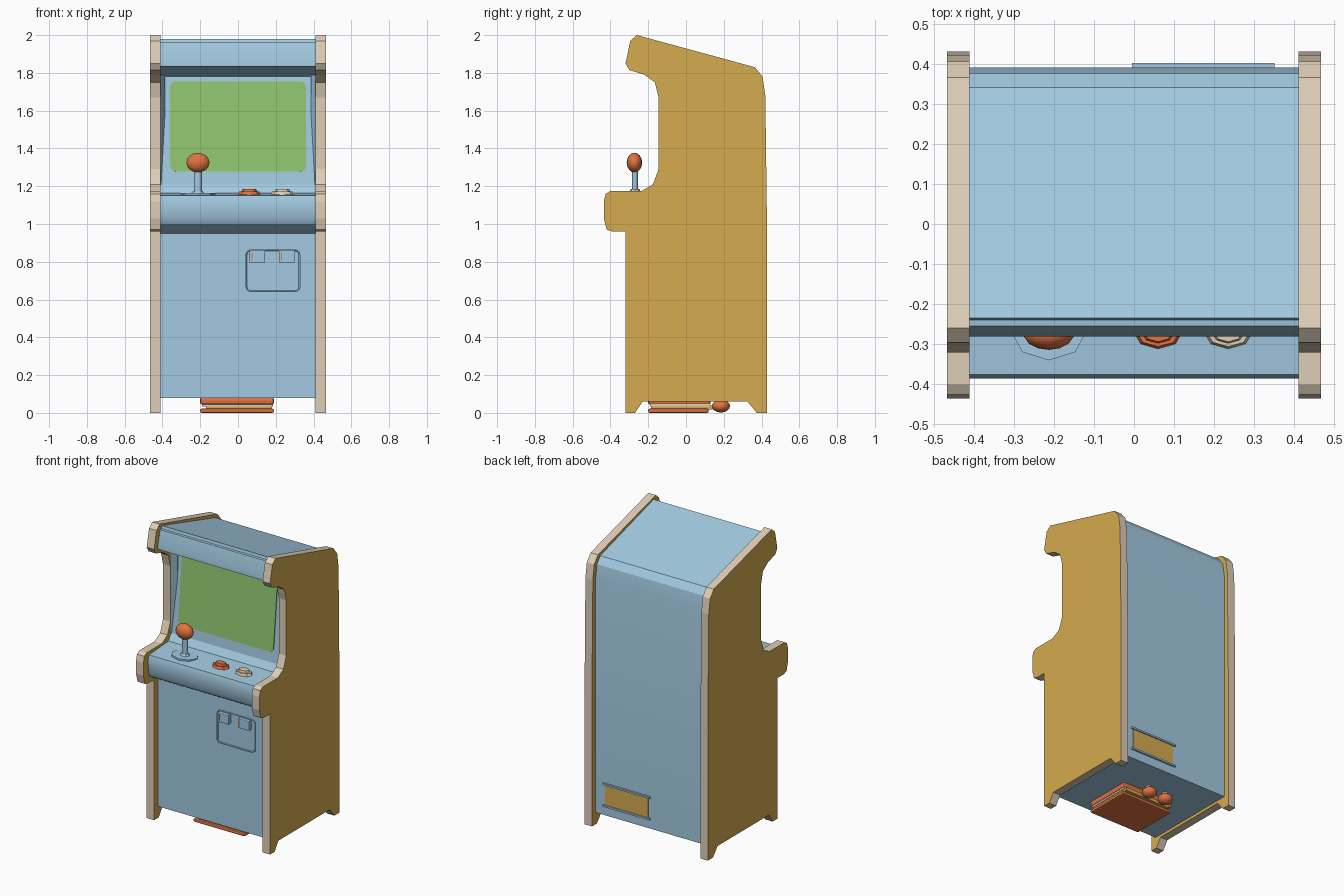
import bpy, bmesh, math
from mathutils import Matrix, Vector

if "Cube" in bpy.data.objects:
    bpy.data.objects.remove(bpy.data.objects["Cube"], do_unlink=True)


def material(name, r, g, b):
    m = bpy.data.materials.new(name)
    m.use_nodes = True
    m.diffuse_color = (r, g, b, 1)
    m.node_tree.nodes["Principled BSDF"].inputs["Base Color"].default_value = (r, g, b, 1)
    return m


BLUE = material("pale blue", 0.366, 0.591, 0.753)
OCHRE = material("ochre", 0.66, 0.41, 0.08)
BEIGE = material("beige trim", 0.73, 0.617, 0.468)
ORANGE = material("orange", 0.74, 0.17, 0.053)
GREEN = material("screen green", 0.275, 0.552, 0.156)


def finish(name, bm, *mats, smooth=None):
    bmesh.ops.recalc_face_normals(bm, faces=bm.faces)
    mesh = bpy.data.meshes.new(name)
    bm.to_mesh(mesh)
    bm.free()
    for m in mats:
        mesh.materials.append(m)
    ob = bpy.data.objects.new(name, mesh)
    bpy.context.collection.objects.link(ob)
    if smooth:
        bpy.ops.object.select_all(action="DESELECT")
        ob.select_set(True)
        bpy.context.view_layer.objects.active = ob
        bpy.ops.object.shade_smooth_by_angle(angle=math.radians(smooth))
    return ob


def extrude(points, offset):
    bm = bmesh.new()
    face = bm.faces.new([bm.verts.new(p) for p in points])
    result = bmesh.ops.extrude_face_region(bm, geom=[face], use_keep_orig=True)
    verts = [v for v in result["geom"] if isinstance(v, bmesh.types.BMVert)]
    bmesh.ops.translate(bm, verts=verts, vec=offset)
    return bm


def box(name, lo, hi, mat, bevel=0):
    bm = extrude([(lo[0], lo[1], lo[2]), (hi[0], lo[1], lo[2]),
                  (hi[0], hi[1], lo[2]), (lo[0], hi[1], lo[2])], (0, 0, hi[2] - lo[2]))
    if bevel:
        bmesh.ops.recalc_face_normals(bm, faces=bm.faces)
        bmesh.ops.bevel(bm, geom=bm.edges[:], offset=bevel, segments=2,
                        profile=0.5, affect="EDGES")
    return finish(name, bm, mat)


def rounded(w, h, r):
    pts = []
    for i, (sx, sz) in enumerate([(1, 1), (-1, 1), (-1, -1), (1, -1)]):
        for k in range(4):
            a = math.radians(90 * i + 30 * k)
            pts.append((sx * (w / 2 - r) + r * math.cos(a), 0, sz * (h / 2 - r) + r * math.sin(a)))
    return pts


def disc(name, centre, rx, ry, height, mat, taper=1.0, sides=8):
    bm = bmesh.new()
    bmesh.ops.create_cone(bm, cap_ends=True, segments=sides, radius1=1, radius2=taper, depth=height)
    bmesh.ops.rotate(bm, verts=bm.verts, matrix=Matrix.Rotation(math.pi / sides * 2, 3, "Z"))
    bmesh.ops.scale(bm, verts=bm.verts, vec=(rx, ry, 1))
    bmesh.ops.translate(bm, verts=bm.verts, vec=Vector(centre) + Vector((0, 0, height / 2)))
    return finish(name, bm, mat, smooth=50 if sides > 8 else None)


def ball(name, centre, size, mat):
    bm = bmesh.new()
    bmesh.ops.create_uvsphere(bm, u_segments=14, v_segments=8, radius=1)
    bmesh.ops.scale(bm, verts=bm.verts, vec=size)
    bmesh.ops.translate(bm, verts=bm.verts, vec=centre)
    return finish(name, bm, mat, smooth=60)


# Side panels: ochre faces with beige edging
SIDE = [(-.32, 0), (-.27, 0), (-.23, .06), (.325, .06), (.375, 0), (.43, 0), (.43, .9),
        (.42, 1.68), (.405, 1.78), (.365, 1.83), (-.26, 2), (-.295, 1.97), (-.32, 1.85),
        (-.3, 1.815), (-.22, 1.79), (-.165, 1.75), (-.145, 1.67), (-.145, 1.29),
        (-.175, 1.21), (-.235, 1.175), (-.4, 1.175), (-.425, 1.16), (-.435, 1.12),
        (-.435, 1.03), (-.42, .97), (-.39, .96), (-.32, .96)]
for side, s in (("left", 1), ("right", -1)):
    bm = extrude([(s * .41, y, z) for y, z in SIDE], (s * .056, 0, 0))
    bm.normal_update()
    for f in bm.faces:
        f.material_index = 0 if abs(f.normal.x) > .9 else 1
    finish(side + "_side_panel", bm, OCHRE, BEIGE)

    # Angled cheeks beside the screen
    finish(side + "_screen_cheek",
           extrude([(s * .41, -.14, 1.2), (s * .387, -.1, 1.2), (s * .41, -.04, 1.2)],
                   (0, 0, .59)), BLUE)

# Cabinet body between the panels
BODY = [(-.28, .08), (-.28, .95), (-.365, 1), (-.38, 1.025), (-.385, 1.12), (-.375, 1.15),
        (-.165, 1.165), (-.135, 1.21), (-.08, 1.78), (-.25, 1.83), (-.28, 1.835),
        (-.28, 1.86), (-.255, 1.96), (-.24, 1.962), (-.235, 1.98), (.34, 1.815),
        (.375, 1.77), (.39, 1.68), (.39, .08)]
finish("cabinet_body", extrude([(-.411, y, z) for y, z in BODY], (.822, 0, 0)), BLUE, smooth=28)

# Screen lying on the tilted bezel
bm = extrude(rounded(.72, .478, .03), (0, .008, 0))
bmesh.ops.rotate(bm, verts=bm.verts, matrix=Matrix.Rotation(-math.atan2(.055, .57), 3, "X"))
bmesh.ops.translate(bm, verts=bm.verts, vec=(0, -.111, 1.517))
finish("screen", bm, GREEN)

# Joystick
disc("joystick_plate", (-.2125, -.27, 1.152), .093, .07, .012, BLUE)
disc("joystick_collar", (-.2125, -.27, 1.164), .034, .026, .012, BLUE, .7)
disc("joystick_shaft", (-.2125, -.27, 1.16), .021, .015, .13, BLUE, sides=12)
ball("joystick_ball", (-.2125, -.273, 1.325), (.063, .041, .052), ORANGE)

# Push buttons
for name, x, mat in (("orange_button", .06, ORANGE), ("beige_button", .235, BEIGE)):
    disc(name + "_ring", (x, -.27, 1.152), .063, .042, .02, mat, .85)
    disc(name + "_cap", (x, -.27, 1.17), .042, .028, .016, mat, .85)

# Coin door with a sunken centre
bm = extrude(rounded(.29, .225, .025), (0, .012, 0))
bmesh.ops.translate(bm, verts=bm.verts, vec=(.185, -.288, .7525))
bmesh.ops.recalc_face_normals(bm, faces=bm.faces)
front = [f for f in bm.faces if f.normal.y < -.9]
bmesh.ops.inset_region(bm, faces=front, thickness=.006)
bmesh.ops.inset_region(bm, faces=front, thickness=.003, depth=-.005)
finish("coin_door", bm, BLUE)
for i, x in enumerate((.102, .258)):
    box(f"coin_box_{i + 1}", (x - .042, -.31, .795), (x + .042, -.28, .86), BLUE, .004)
    box(f"coin_slot_{i + 1}", (x - .03, -.313, .808), (x - .025, -.308, .85), ORANGE)

# Rear vent with blue lips
box("rear_vent", (.01, .385, .15), (.335, .394, .29), OCHRE)
for name, z in (("lower", .14), ("upper", .288)):
    box(f"rear_vent_{name}_lip", (-.005, .385, z), (.35, .402, z + .012), BLUE)

# Small slab stack and knobs under the cabinet
box("under_slab_bottom", (-.2, -.2, 0), (.19, .12, .022), ORANGE, .008)
box("under_slab_ochre", (-.17, -.185, .018), (.18, .14, .04), OCHRE)
box("under_slab_rim", (-.19, -.19, .034), (.185, .13, .046), BEIGE)
box("under_slab_top", (-.2, -.2, .044), (.19, .13, .082), ORANGE, .01)
for i, x in enumerate((.03, -.1)):
    disc(f"under_knob_stem_{i + 1}", (x, .18, .03), .02, .02, .052, BEIGE, sides=12)
    ball(f"under_knob_{i + 1}", (x, .185, .036), (.048, .048, .034), ORANGE)
